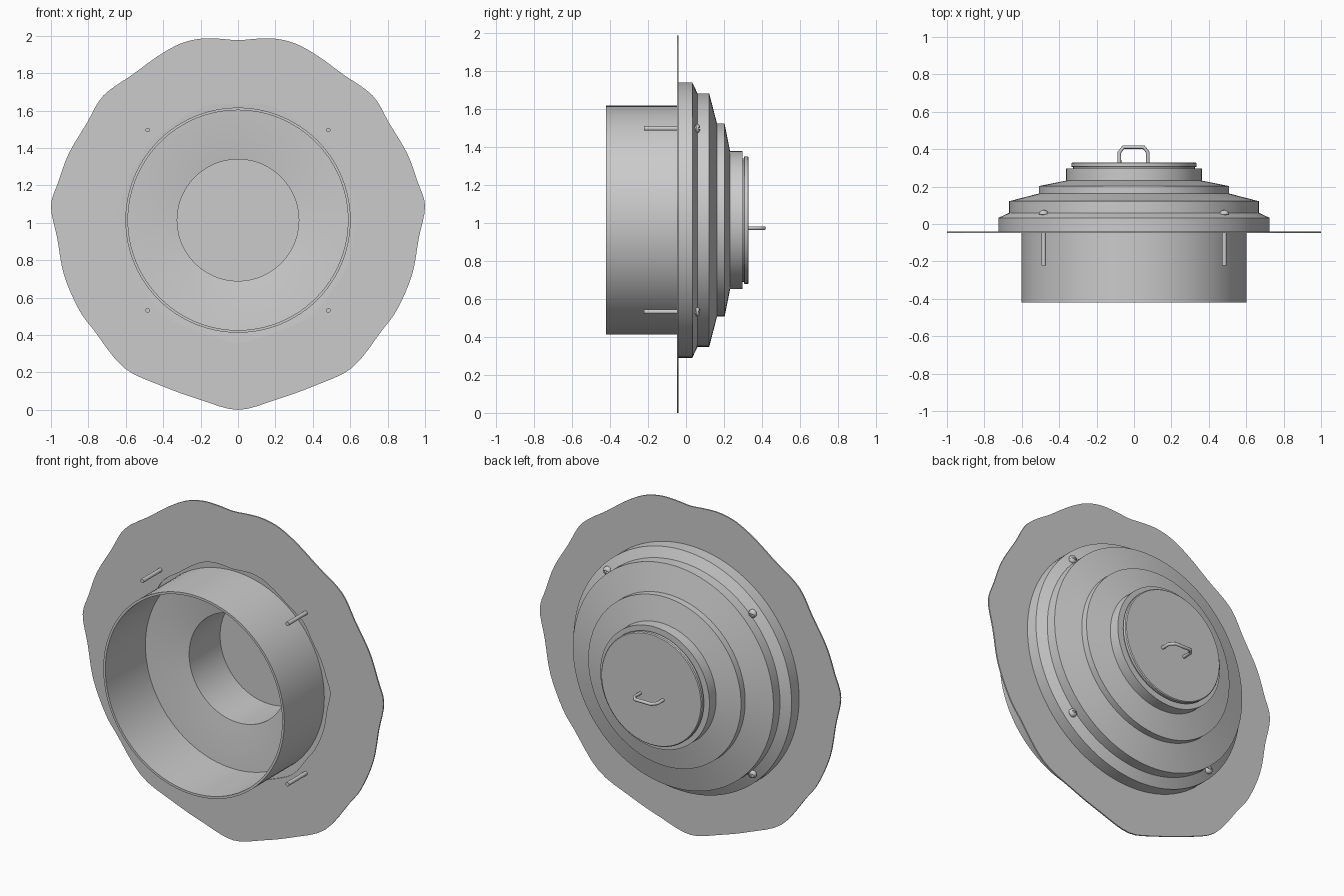
import bpy, bmesh, math
from mathutils import Vector

if "Cube" in bpy.data.objects:
    bpy.data.objects.remove(bpy.data.objects["Cube"])

ZC = 1.014      # height of the main axis, which runs along y
SEG = 96


def finish(name, bm, loc=(0, 0, 0), angle=20):
    bmesh.ops.recalc_face_normals(bm, faces=bm.faces[:])
    me = bpy.data.meshes.new(name)
    bm.to_mesh(me)
    bm.free()
    ob = bpy.data.objects.new(name, me)
    ob.location = loc
    bpy.context.collection.objects.link(ob)
    bpy.ops.object.select_all(action='DESELECT')
    ob.select_set(True)
    bpy.context.view_layer.objects.active = ob
    bpy.ops.object.shade_smooth_by_angle(angle=math.radians(angle))
    return ob


def bridge_rings(bm, rings, closed):
    # quads between consecutive rings of points; caps on the ends if open
    rows = [[bm.verts.new(p) for p in r] for r in rings]
    n = len(rows[0])
    pairs = list(zip(rows, rows[1:]))
    if closed:
        pairs.append((rows[-1], rows[0]))
    else:
        bm.faces.new(rows[0])
        bm.faces.new(rows[-1])
    for a, b in pairs:
        for i in range(n):
            j = (i + 1) % n
            bm.faces.new((a[i], a[j], b[j], b[i]))


def lathe(name, profile, closed=False, loc=(0, 0, ZC), seg=SEG, angle=12):
    # profile of (radius, y) revolved about the y axis
    bm = bmesh.new()
    rings = []
    for r, y in profile:
        rings.append([(r * math.cos(t), y, r * math.sin(t))
                      for t in (2 * math.pi * i / seg for i in range(seg))])
    bridge_rings(bm, rings, closed)
    return finish(name, bm, loc, angle)


# stepped housing with the central bore
lathe("stepped_housing", [
    (0.590, -0.04), (0.725, -0.04), (0.725, 0.033), (0.667, 0.06),
    (0.667, 0.122), (0.508, 0.163), (0.508, 0.203), (0.363, 0.232),
    (0.363, 0.296), (0.325, 0.296), (0.325, 0.0)], closed=True)

# front tube
lathe("front_tube", [(0.602, -0.42), (0.602, -0.038),
                     (0.588, -0.038), (0.588, -0.42)], closed=True)

# lid with a seat ring behind it
lathe("lid", [(0.325, 0.294), (0.325, 0.304), (0.331, 0.304), (0.335, 0.308),
              (0.335, 0.325), (0.330, 0.330)])

# wavy membrane: right half of the outline, mirrored and splined
half = [(0.0, 1.976), (0.10, 1.984), (0.20, 1.984), (0.31, 1.957),
        (0.43, 1.89), (0.56, 1.795), (0.72, 1.68), (0.81, 1.53),
        (0.905, 1.37), (0.96, 1.22), (1.0, 1.09), (0.967, 0.92),
        (0.93, 0.72), (0.85, 0.535), (0.77, 0.425), (0.61, 0.225),
        (0.40, 0.125), (0.20, 0.053), (0.0, 0.0)]
pts = [Vector(p) for p in half + [(-x, z) for x, z in half[-2:0:-1]]]
outline = []
n = len(pts)
for i in range(n):
    a, b, c, d = (pts[(i + k) % n] for k in (-1, 0, 1, 2))
    for t in (0, 0.25, 0.5, 0.75):
        outline.append(0.5 * (2 * b + (c - a) * t + (2 * a - 5 * b + 4 * c - d) * t * t
                              + (3 * b - a - 3 * c + d) * t ** 3))


def plate_ring(scale, y):
    return [(p.x * scale, y, 1 + (p.y - 1) * scale) for p in outline]


bm = bmesh.new()
bridge_rings(bm, [plate_ring(1, -0.047), plate_ring(1, -0.039),
                  plate_ring(0.645, -0.039), plate_ring(0.645, -0.047)], True)
finish("wavy_membrane", bm, angle=30)

# four slotted screws
for sx in (-1, 1):
    for sz in (-1, 1):
        loc = (sx * 0.483, 0, ZC + sz * 0.482)
        lathe("screw_shaft", [(0.012, -0.222), (0.012, 0.055)],
              loc=loc, seg=20, angle=40)
        head = lathe("screw_head", [(0.024, 0.052), (0.024, 0.060), (0.021, 0.067),
                                    (0.014, 0.072), (0.005, 0.074)],
                     loc=loc, seg=24, angle=40)
        bm = bmesh.new()
        bmesh.ops.create_cube(bm, size=1)
        bmesh.ops.scale(bm, vec=(0.08, 0.02, 0.007), verts=bm.verts[:])
        cutter = finish("slot_cutter", bm, (loc[0], 0.076, loc[2]))
        cutter.hide_render = True
        cutter.hide_set(True)
        mod = head.modifiers.new("slot", 'BOOLEAN')
        mod.operation = 'DIFFERENCE'
        mod.object = cutter
        bpy.ops.object.select_all(action='DESELECT')
        bpy.context.view_layer.objects.active = head
        head.select_set(True)
        bpy.ops.object.modifier_apply(modifier=mod.name)
        bpy.data.objects.remove(cutter)

# bent rod handle
cu = bpy.data.curves.new("handle", 'CURVE')
cu.dimensions = '3D'
cu.bevel_depth = 0.010
cu.bevel_resolution = 3
cu.use_fill_caps = True
path = [(-0.078, 0.325), (-0.078, 0.383), (-0.056, 0.411),
        (0.052, 0.411), (0.074, 0.383), (0.074, 0.325)]
sp = cu.splines.new('POLY')
sp.points.add(len(path) - 1)
for p, (x, y) in zip(sp.points, path):
    p.co = (x, y, 0.972, 1)
handle = bpy.data.objects.new("handle", cu)
bpy.context.collection.objects.link(handle)
bpy.ops.object.select_all(action='DESELECT')
handle.select_set(True)
bpy.context.view_layer.objects.active = handle
bpy.ops.object.convert(target='MESH')
bpy.ops.object.shade_smooth_by_angle(angle=math.radians(40))
